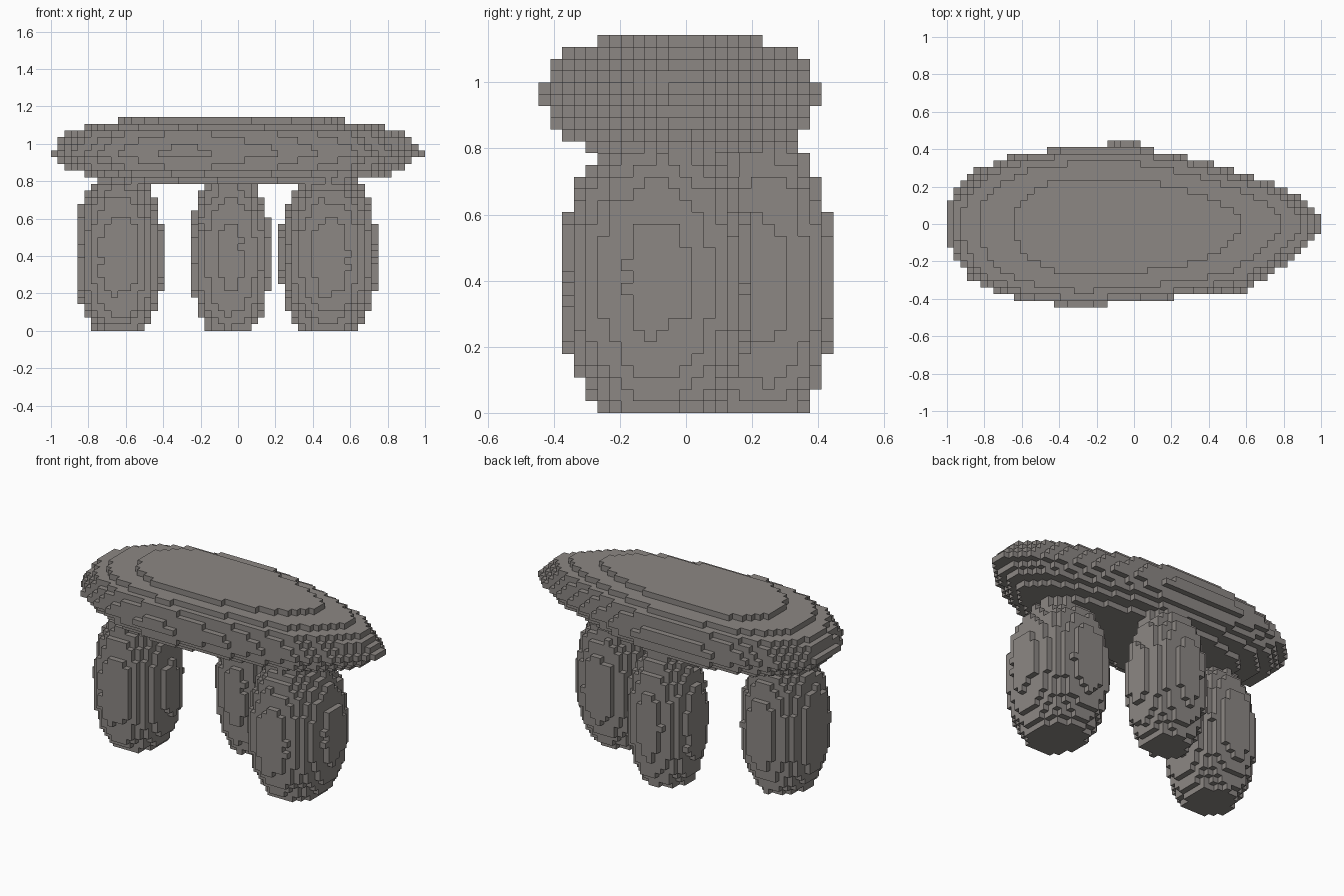
import bpy
import bmesh
import random
from mathutils import Vector

random.seed(4)
V = 1 / 28            # edge of one block
NX, NY, NZ = 56, 25, 32

if "Cube" in bpy.data.objects:
    bpy.data.objects.remove(bpy.data.objects["Cube"])

stone = bpy.data.materials.new("weathered_grey_stone")
stone.use_nodes = True
STONE_COLOUR = (0.262, 0.243, 0.23, 1)
stone.diffuse_color = STONE_COLOUR
stone.node_tree.nodes["Principled BSDF"].inputs["Base Color"].default_value = STONE_COLOUR


def build_blocks(name, inside):
    """Fill every grid cell whose centre is inside, keeping only the outer faces."""
    cells = set()
    for i in range(NX):
        for j in range(NY):
            for k in range(NZ):
                centre = Vector((i + 0.5 - NX / 2, j + 0.5 - NY / 2, k + 0.5)) * V
                if inside(centre, k):
                    cells.add((i, j, k))
    bm = bmesh.new()
    corners = {}

    def corner(p):
        if p not in corners:
            corners[p] = bm.verts.new(Vector((p[0] - NX / 2, p[1] - NY / 2, p[2])) * V)
        return corners[p]

    for cell in sorted(cells):
        for axis in range(3):
            for side in (0, 1):
                beside = list(cell)
                beside[axis] += 2 * side - 1
                if tuple(beside) in cells:
                    continue
                u, w = (axis + 1) % 3, (axis + 2) % 3
                ring = []
                for du, dw in ((0, 0), (1, 0), (1, 1), (0, 1)):
                    p = list(cell)
                    p[axis] += side
                    p[u] += du
                    p[w] += dw
                    ring.append(corner(tuple(p)))
                bm.faces.new(ring if side else ring[::-1])
    # Merge flat areas into single faces
    bmesh.ops.dissolve_limit(bm, angle_limit=0.01, verts=bm.verts, edges=bm.edges)
    mesh = bpy.data.meshes.new(name)
    bm.to_mesh(mesh)
    bm.free()
    mesh.materials.append(stone)
    obj = bpy.data.objects.new(name, mesh)
    bpy.context.collection.objects.link(obj)


def along(points, x):
    """Straight-line interpolation through (x, y) points."""
    for (x0, y0), (x1, y1) in zip(points, points[1:]):
        if x0 <= x <= x1:
            return y0 + (y1 - y0) * (x - x0) / (x1 - x0)
    return None


# Capstone: egg-shaped outline, shrunk for each layer
BACK = [(-1, 0.1), (-0.96, 0.17), (-0.86, 0.28), (-0.64, 0.37), (-0.35, 0.41), (-0.05, 0.41),
        (0.2, 0.385), (0.45, 0.31), (0.68, 0.24), (0.86, 0.16), (1, 0.02)]
FRONT = [(-1, -0.09), (-0.95, -0.2), (-0.86, -0.31), (-0.64, -0.4), (-0.32, -0.445),
         (0.18, -0.4), (0.64, -0.325), (0.86, -0.18), (1, -0.04)]
LAYERS = [0.66, 0.82, 0.91, 0.95, 1, 0.98, 0.95, 0.91, 0.81, 0.615]
BOTTOM = NZ - len(LAYERS)


def in_capstone(p, k):
    if k < BOTTOM:
        return False
    s = LAYERS[k - BOTTOM]
    x = -0.08 + (p.x + 0.08) / s
    y = -0.01 + (p.y + 0.01) / s
    hi, lo = along(BACK, x), along(FRONT, x)
    return hi is not None and lo <= y <= hi


build_blocks("capstone", in_capstone)


# Upright stones: rounded boulders with a flat foot and slightly rough skin
def upright(name, cx, cy, rx, ry):
    def inside(p, k):
        plan = ((p.x - cx) / rx) ** 2 + ((p.y - cy) / ry) ** 2
        rise = abs((p.z - 0.4) / 0.47) ** 2.3
        return plan + rise < 1 + random.uniform(-0.03, 0.03)
    build_blocks(name, inside)


upright("right_upright", -0.635, -0.09, 0.235, 0.255)
upright("back_upright", -0.04, 0.235, 0.215, 0.21)
upright("left_upright", 0.485, -0.09, 0.262, 0.29)
